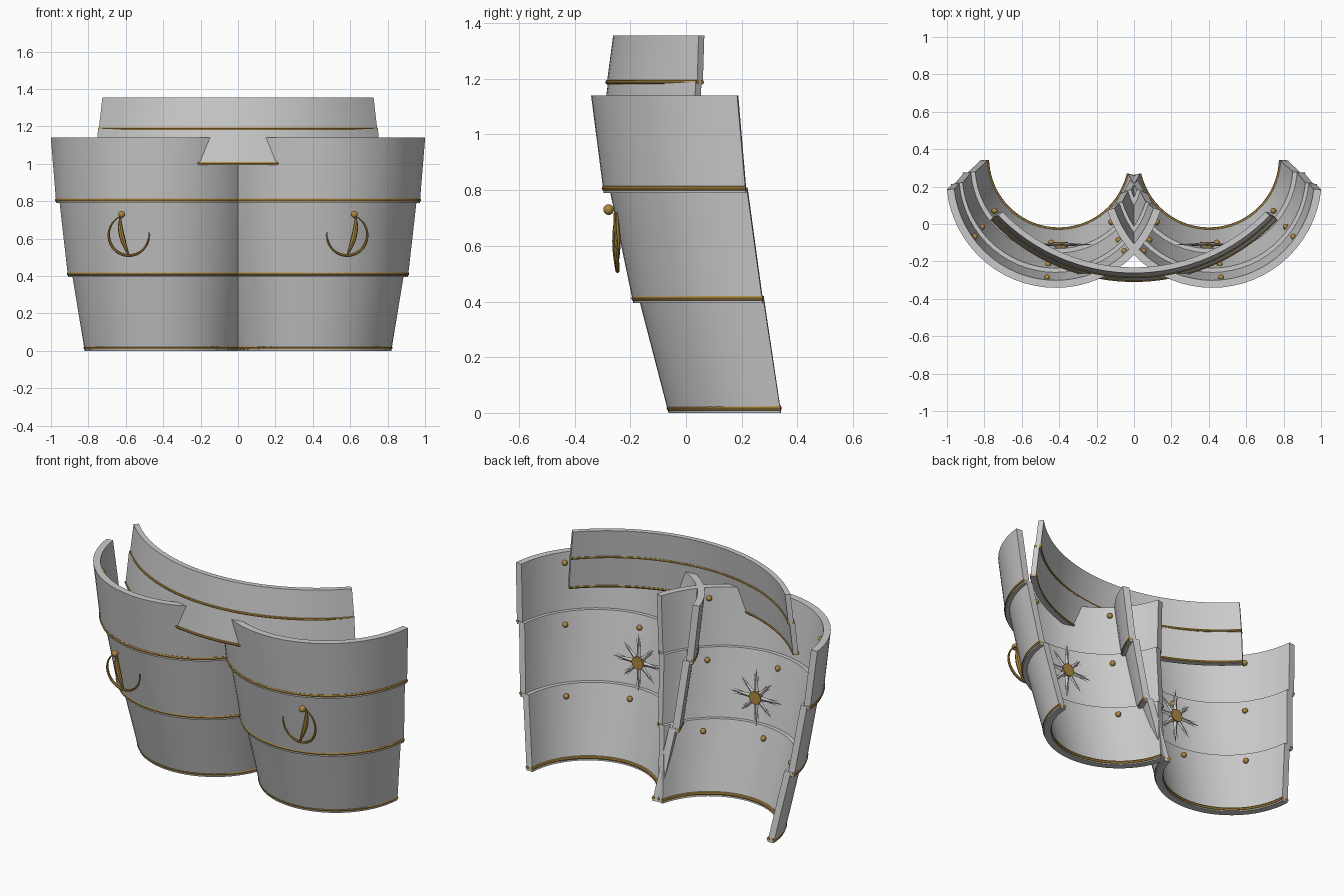
import bpy, bmesh, math
from mathutils import Matrix, Vector

if "Cube" in bpy.data.objects:
    bpy.data.objects.remove(bpy.data.objects["Cube"])

gold = bpy.data.materials.new("gold")
gold.diffuse_color = (0.42, 0.25, 0.05, 1)
gold.use_nodes = True
gold.node_tree.nodes["Principled BSDF"].inputs["Base Color"].default_value = gold.diffuse_color


def finish(name, bm, mat=None, mirror=False):
    bmesh.ops.recalc_face_normals(bm, faces=bm.faces)
    me = bpy.data.meshes.new(name)
    bm.to_mesh(me)
    bm.free()
    ob = bpy.data.objects.new(name, me)
    bpy.context.collection.objects.link(ob)
    if mat:
        me.materials.append(mat)
    if mirror:
        m = ob.modifiers.new("mirror", 'MIRROR')
        m.use_mirror_merge = False
    bpy.context.view_layer.objects.active = ob
    bpy.ops.object.select_all(action='DESELECT')
    ob.select_set(True)
    bpy.ops.object.shade_smooth_by_angle(angle=math.radians(35))
    return ob


def loft(bm, sections):
    """Skin a row of closed sections and cap both ends."""
    rows = [[bm.verts.new(p) for p in s] for s in sections]
    n = len(rows[0])
    for a, b in zip(rows, rows[1:]):
        for i in range(n):
            bm.faces.new((a[i], a[(i + 1) % n], b[(i + 1) % n], b[i]))
    bm.faces.new(rows[0])
    bm.faces.new(rows[-1])


def on_arc(ring, t, inset=0):
    z, cx, cy, r, a0, a1 = ring
    a = math.radians(a0 + (a1 - a0) * t)
    return Vector((cx + (r - inset) * math.cos(a), cy + (r - inset) * math.sin(a), z))


def band(name, low, high, thick, n, mirror=False):
    bm = bmesh.new()
    loft(bm, [[on_arc(low, i / n), on_arc(high, i / n),
               on_arc(high, i / n, thick), on_arc(low, i / n, thick)]
              for i in range(n + 1)])
    return finish(name, bm, None, mirror)


def tube(bm, path, radii, axis, sides=8):
    """Round tube along a path; axis is a direction never parallel to it."""
    secs = []
    for i, p in enumerate(path):
        d = (path[min(i + 1, len(path) - 1)] - path[max(i - 1, 0)]).normalized()
        u = d.cross(Vector(axis)).normalized()
        v = d.cross(u)
        secs.append([p + radii[i] * (u * math.cos(k * math.tau / sides) + v * math.sin(k * math.tau / sides))
                     for k in range(sides)])
    loft(bm, secs)


def trim(name, ring, rise, insets, r, n, mirror=False):
    bm = bmesh.new()
    for ins in insets:
        path = [on_arc(ring, i / n, ins) + Vector((0, 0, rise)) for i in range(n + 1)]
        tube(bm, path, [r] * (n + 1), (0, 0, 1))
    return finish(name, bm, gold, mirror)


def ball(bm, p, r):
    bmesh.ops.create_uvsphere(bm, u_segments=14, v_segments=10, radius=r, matrix=Matrix.Translation(p))


# Thigh plates: three overlapping lames per side (z, cx, cy, radius, angles)
lames = {
    "lower": ((0.0, 0.402, 0.355, 0.418, -167, -2), (0.42, 0.408, 0.31, 0.482, -163.5, -4)),
    "middle": ((0.395, 0.41, 0.31, 0.50, -163.5, -4), (0.81, 0.417, 0.265, 0.541, -163, -5)),
    "upper": ((0.79, 0.418, 0.26, 0.556, -163, -4.7), (1.14, 0.418, 0.245, 0.586, -163, -6)),
}
for key, (low, high) in lames.items():
    band(key + "_thigh_lame", low, high, 0.04, 28, True)
    trim(key + "_thigh_trim", low, 0.017, (0.003, 0.035) if key == "lower" else (0.003,), 0.01, 40, True)

# Rivets inside the lames
bm = bmesh.new()
for (low, high), z in zip(lames.values(), (0.36, 0.74, 1.08)):
    t = (z - low[0]) / (high[0] - low[0])
    ring = [a + (b - a) * t for a, b in zip(low, high)]
    for a in (-36, -85, -133):
        ball(bm, on_arc(ring, (a - ring[4]) / (ring[5] - ring[4]), 0.055 if z < 0.5 else 0.045), 0.016)
finish("rivets", bm, gold, True)


# Waist belt: two shallow arcs given by front y, half width and end y
def belt_ring(z, front, half, end):
    s = end - front
    r = (half * half + s * s) / (2 * s)
    phi = math.degrees(math.asin(half / r))
    return (z, 0, front + r, r, -90 - phi, -90 + phi)


belts = {
    "lower": (belt_ring(0.995, -0.305, 0.765, 0.025), belt_ring(1.19, -0.28, 0.748, 0.035)),
    "upper": (belt_ring(1.18, -0.285, 0.745, 0.04), belt_ring(1.355, -0.262, 0.725, 0.045)),
}
for key, (low, high) in belts.items():
    band(key + "_waist_band", low, high, 0.03, 32)
    trim(key + "_waist_trim", low, 0.008, (0.003, 0.028), 0.008, 40)

# Crescent hooks on the front
bm = bmesh.new()
n = 30
path, radii = [], []
for i in range(n + 1):
    a = math.radians(62 - 250 * i / n)
    path.append(Vector((0.583 + 0.108 * math.cos(a), -0.252 - 0.006 * math.sin(a), 0.62 + 0.11 * math.sin(a))))
    radii.append(0.003 + 0.005 * math.sin(math.pi * i / n))
tube(bm, path, radii, (0, 1, 0))
path = [Vector((0.585 + 0.045 * math.sin(t * 1.9), -0.25, 0.512 + 0.21 * t)) for t in [i / 10 for i in range(11)]]
tube(bm, path, [0.004 + 0.011 * math.sin(math.pi * i / 10) for i in range(11)], (0, 1, 0))
ball(bm, Vector((0.622, -0.278, 0.73)), 0.019)
finish("front_hooks", bm, gold, True)

# Starburst behind each plate: tapered rays around a gold hub
bm = bmesh.new()
hub = Vector((0.39, -0.11, 0.59))
for k in range(8):
    length = 0.17 if k % 2 == 0 else 0.14
    for off, frac, r in ((0, 1, 0.017), (6, 0.9, 0.005), (-6, 0.9, 0.005)):
        a = math.radians(45 * k + off)
        d = Vector((math.cos(a), 0, math.sin(a)))
        side = Vector((-d.z, 0, d.x)) * r
        up = Vector((0, r * 0.6, 0))
        base, tip = hub + d * 0.02, hub + d * length * frac
        loft(bm, [[base + side, base + up, base - side, base - up],
                  [tip + side * 0.04, tip + up * 0.04, tip - side * 0.04, tip - up * 0.04]])
finish("star_rays", bm, None, True)
bm = bmesh.new()
bmesh.ops.create_cone(bm, cap_ends=True, segments=20, radius1=0.038, radius2=0.034, depth=0.03,
                      matrix=Matrix.Translation(hub) @ Matrix.Rotation(math.pi / 2, 4, 'X'))
finish("star_hub", bm, gold, True)
